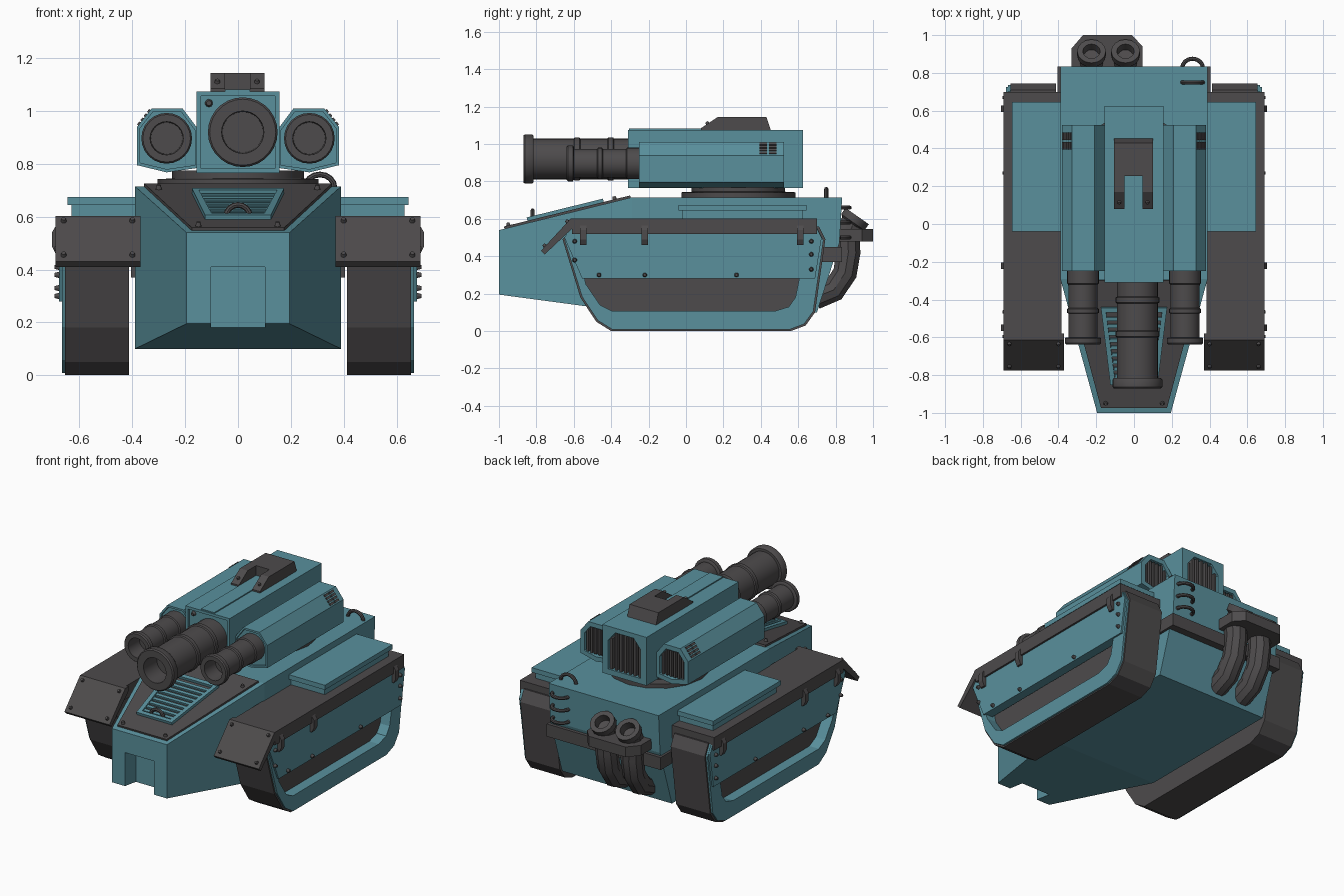
import bpy, bmesh
from math import sin, cos, pi, radians, atan2
from mathutils import Matrix, Vector

if "Cube" in bpy.data.objects:
    bpy.data.objects.remove(bpy.data.objects["Cube"])

def material(name, rgb):
    m = bpy.data.materials.new(name)
    m.diffuse_color = (*rgb, 1)
    m.use_nodes = True
    m.node_tree.nodes["Principled BSDF"].inputs["Base Color"].default_value = m.diffuse_color
    return m
TEAL = material("teal_paint", (0.10, 0.28, 0.335))
DARK = material("dark_metal", (0.075, 0.07, 0.072))

def finish(name, bm, mat, mirror=False, smooth=False, mtx=None):
    if mtx:
        bm.transform(mtx)
    bmesh.ops.recalc_face_normals(bm, faces=bm.faces)
    me = bpy.data.meshes.new(name)
    bm.to_mesh(me)
    bm.free()
    me.materials.append(mat)
    ob = bpy.data.objects.new(name, me)
    bpy.context.collection.objects.link(ob)
    if mirror:
        ob.modifiers.new("mirror", "MIRROR")
    if smooth:
        bpy.ops.object.select_all(action='DESELECT')
        ob.select_set(True)
        bpy.context.view_layer.objects.active = ob
        bpy.ops.object.shade_smooth_by_angle(angle=radians(35))
    return ob

def place(axis, p, t):
    return {'x': (t, p[0], p[1]), 'y': (p[0], t, p[1]), 'z': (p[0], p[1], t)}[axis]

def prism(name, pts, axis, a, b, mat, **kw):
    bm = bmesh.new()
    A, B = ([bm.verts.new(place(axis, p, t)) for p in pts] for t in (a, b))
    bm.faces.new(A)
    bm.faces.new(B)
    for i in range(len(pts)):
        bm.faces.new((A[i-1], A[i], B[i], B[i-1]))
    return finish(name, bm, mat, **kw)

def ring(name, outer, inner, axis, a, b, mat, **kw):
    bm = bmesh.new()
    L = [[bm.verts.new(place(axis, p, t)) for p in loop]
         for loop, t in ((outer, a), (outer, b), (inner, b), (inner, a))]
    for k in range(4):
        for i in range(len(outer)):
            bm.faces.new((L[k-1][i-1], L[k-1][i], L[k][i], L[k][i-1]))
    return finish(name, bm, mat, **kw)

def boxes(name, items, mat, **kw):
    bm = bmesh.new()
    for x0, x1, y0, y1, z0, z1 in items:
        m = Matrix.Translation(((x0+x1)/2, (y0+y1)/2, (z0+z1)/2)) @ Matrix.Diagonal((x1-x0, y1-y0, z1-z0, 1))
        bmesh.ops.create_cube(bm, size=1, matrix=m)
    return finish(name, bm, mat, **kw)

def lathe(name, prof, mtx, mat, n=24, **kw):
    bm = bmesh.new()
    R = [[bm.verts.new((r*cos(2*pi*i/n), r*sin(2*pi*i/n), t)) for i in range(n)] for r, t in prof]
    for A, B in zip(R, R[1:]):
        for i in range(n):
            bm.faces.new((A[i-1], A[i], B[i], B[i-1]))
    bmesh.ops.remove_doubles(bm, verts=bm.verts, dist=1e-5)
    return finish(name, bm, mat, smooth=True, mtx=mtx, **kw)

def tube(name, paths, r, mat, res=2):
    cu = bpy.data.curves.new(name, 'CURVE')
    cu.dimensions, cu.bevel_depth, cu.bevel_resolution, cu.use_fill_caps = '3D', r, res, True
    for path in paths:
        s = cu.splines.new('POLY')
        s.points.add(len(path) - 1)
        for p, c in zip(s.points, path):
            p.co = (*c, 1)
    tmp = bpy.data.objects.new(name + "_path", cu)
    bm = bmesh.new()
    bm.from_mesh(tmp.to_mesh())
    bpy.data.objects.remove(tmp)
    return finish(name, bm, mat, smooth=True)

def bolts(name, pts, normal, mat=DARK, r=0.013, **kw):
    bm = bmesh.new()
    q = Vector((0, 0, 1)).rotation_difference(Vector(normal)).to_matrix().to_4x4()
    for p in pts:
        bmesh.ops.create_cone(bm, cap_ends=True, segments=10, radius1=r, radius2=r*0.6,
                              depth=0.02, matrix=Matrix.Translation(p) @ q)
    return finish(name, bm, mat, **kw)

# Hull: convex wedge-nosed body with a notch in the nose
bm = bmesh.new()
for x, y, z in ((.195, -1, .54), (.195, -1, .195), (.39, -.29, .715), (.39, -.29, .1),
                (.39, .835, .715), (.39, .82, .47), (.39, .70, .1)):
    bm.verts.new((x, y, z))
    bm.verts.new((-x, y, z))
bmesh.ops.convex_hull(bm, input=bm.verts)
bmesh.ops.dissolve_limit(bm, angle_limit=0.01, verts=bm.verts, edges=bm.edges)
hull = finish("hull", bm, TEAL)
cutter = boxes("nose_notch_cutter", [(-.102, .102, -1.1, -.89, 0, .41)], TEAL)
cutter.hide_render = True
cutter.hide_set(True)
cut = hull.modifiers.new("notch", "BOOLEAN")
cut.object, cut.operation, cut.solver = cutter, 'DIFFERENCE', 'EXACT'
boxes("hull_band", [(-.405, .405, .35, .835, .37, .45)], DARK)

# Sloped front plate with louvred grille
slope = Matrix.Translation((0, -1, .54)) @ Matrix.Rotation(atan2(.175, .71), 4, 'X')
prism("front_plate", [(-.175, .03), (.175, .03), (.355, .725), (-.355, .725)], 'z', -.01, .012, DARK, mtx=slope)
ring("front_grille_frame", [(-.125, .16), (.125, .16), (.175, .58), (-.175, .58)],
     [(-.1, .185), (.1, .185), (.148, .555), (-.148, .555)], 'z', .01, .03, TEAL, mtx=slope)
boxes("front_grille_slats", [(-(w := .1 + .048*i/9), w, .195 + .039*i, .215 + .039*i, .01, .025)
                             for i in range(9)], TEAL, mtx=slope)
bolts("front_plate_bolts", [(.15, .055, .018), (.3, .64, .018)], (0, 0, 1), mirror=False, mtx=slope)
bolts("front_plate_bolts_left", [(-.15, .055, .018), (-.3, .64, .018)], (0, 0, 1), mtx=slope)
tube("front_hook", [[(.045*cos(a*pi/8), -.82, .6 + .045*sin(a*pi/8)) for a in range(9)]], .011, DARK)

# Tracks: belt loop, teal rim, dark recessed wheel panel
O = [(-.6, .56), (-.66, .49), (-.565, .18), (-.48, .05), (-.4, 0), (.56, 0), (.64, .03), (.69, .1), (.745, .49), (.71, .56)]
I = [(-.57, .5), (-.57, .4), (-.535, .25), (-.46, .14), (-.395, .107), (.475, .107), (.55, .13), (.585, .18), (.63, .4), (.63, .5)]
mid = [(y*.985 + .001, z*.975 + .008) for y, z in O]
prism("track_core", O, 'x', .413, .6, DARK, mirror=True)
ring("track_belt", O, mid, 'x', .6, .655, DARK, mirror=True)
ring("track_rim", mid, I, 'x', .6, .667, TEAL, mirror=True)

# Side skirts with clips and bolts
prism("side_skirt", [(-.62, .55), (-.65, .5), (-.555, .28), (.69, .28), (.725, .5), (.7, .55)], 'x', .62, .678, TEAL, mirror=True)
clip = [(.66, .565), (.69, .565), (.705, .54), (.705, .49), (.69, .46), (.66, .46)]
for i, y in enumerate((-.55, -.22, .61)):
    prism(f"skirt_clip_{i}", clip, 'y', y - .017, y + .017, DARK, mirror=True)
bolts("skirt_bolts", [(.685, y, z) for y, z in ((-.595, .48), (-.595, .38), (-.465, .3), (-.22, .3), (.27, .3),
      (.67, .48), (.67, .41), (.67, .33))], (1, 0, 0), mirror=True)

# Fenders, front flaps and stowage lids
boxes("fender", [(.385, .69, -.61, .7, .52, .603)], DARK, mirror=True)
prism("fender_flap", [(-.775, .43), (-.615, .603), (-.58, .603), (-.58, .575), (-.755, .41)], 'x', .37, .69, DARK, mirror=True)
bolts("flap_bolts", [(x, y, z) for x in (.4, .66) for y, z in ((-.755, .456), (-.635, .586))], (0, -.73, .68), mirror=True)
boxes("stowage_lid", [(.385, .63, -.02, .625, .6, .65), (.385, .645, -.04, .645, .645, .675)], TEAL, mirror=True)

# Turret ring
lathe("turret_ring", [(0, .71), (.305, .71), (.305, .742), (.25, .745), (.25, .775), (0, .775)],
      Matrix.Translation((0, .28, 0)), DARK, n=16)

# Turret body with framed front and rear grille
rect = [(-.157, .765), (.157, .765), (.157, 1.0), (.157, 1.075), (-.157, 1.075), (-.157, 1.0)]
hexa = [(-.115, .8), (.115, .8), (.115, .985), (.065, 1.045), (-.065, 1.045), (-.115, .985)]
prism("turret_body", rect, 'y', -.29, .57, TEAL)
ring("turret_rear_frame", rect, hexa, 'y', .57, .625, TEAL)
prism("turret_rear_panel", hexa, 'y', .565, .58, DARK)
boxes("turret_rear_slats", [(x - .008, x + .008, .575, .615, .8, 1.045 - max(0, abs(x) - .06)*1.2)
                            for x in [-.1 + .0333*i for i in range(7)]], DARK)
ring("turret_front_frame", rect, [(x*.89, .92 + (z - .92)*.89) for x, z in rect], 'y', -.31, -.29, TEAL)
boxes("turret_top_strip", [(-.05, .045, -.305, .26, 1.07, 1.082)], TEAL)
bolts("turret_front_bolts", [(-.11, -.297, 1.03)], (0, -1, 0), r=.016)

# Side pods with rear grilles and side vents
pod = [(.15, .785), (.27, .768), (.382, .795), (.382, .94), (.327, 1.01), (.21, 1.01), (.15, .93)]
pin = [(.268 + (x - .268)*.76, .89 + (z - .89)*.76) for x, z in pod]
prism("side_pod", pod, 'y', -.235, .485, TEAL, mirror=True)
ring("pod_rear_frame", pod, pin, 'y', .485, .525, TEAL, mirror=True)
ring("pod_front_frame", pod, [(.268 + (x - .268)*.9, .89 + (z - .89)*.9) for x, z in pod], 'y', -.25, -.235, TEAL, mirror=True)
prism("pod_rear_panel", pin, 'y', .48, .492, DARK, mirror=True)
boxes("pod_rear_slats", [(x - .007, x + .007, .485, .518, .81, .975 - max(0, abs(x - .268) - .045))
                         for x in [.198 + .028*i for i in range(6)]], DARK, mirror=True)
vent = Matrix.Translation((.3545, .44, .975)) @ Matrix.Rotation(atan2(.07, .055), 4, 'Y')
boxes("pod_side_vent", [(-.037 + .02*i, -.023 + .02*i, y, y + .04, -.01, .006) for i in range(4) for y in (-.046, .004)],
      DARK, mirror=True, mtx=vent)

# Roof sight: U-shaped wedge
wedge = [(.08, 1.07), (.08, 1.085), (.17, 1.145), (.43, 1.145), (.455, 1.07)]
prism("roof_sight_arm_left", wedge, 'x', -.105, -.05, DARK)
prism("roof_sight_arm_right", wedge, 'x', .045, .1, DARK)
prism("roof_sight_bridge", [(.255, 1.07), (.255, 1.145)] + wedge[3:], 'x', -.05, .045, DARK)
bolts("roof_sight_bolts", [(-.078, .115, 1.11), (.072, .115, 1.11)], (0, -.55, .83))

# Guns: lathed barrels with raised bands (t runs forward)
fwd = Matrix.Rotation(pi/2, 4, 'X')
lathe("main_gun", [(0, .74), (.077, .74), (.08, .87), (.125, .87), (.132, .862), (.132, .825), (.125, .815), (.109, .815),
      (.109, .6), (.116, .595), (.116, .57), (.109, .565), (.109, .42), (.116, .415), (.116, .39), (.109, .385), (.109, .27), (0, .27)],
      Matrix.Translation((.018, 0, .92)) @ fwd, DARK, n=28)
lathe("side_gun", [(0, .53), (.06, .53), (.063, .638), (.09, .638), (.096, .63), (.096, .605), (.088, .6), (.077, .6),
      (.077, .475), (.084, .47), (.084, .45), (.077, .445), (.077, .32), (.084, .315), (.084, .2), (0, .2)],
      Matrix.Translation((.27, 0, .897)) @ fwd, DARK, mirror=True)

# Twin exhaust pipes with clamp
px = (-.225, -.045)
tube("exhaust_pipes", [[(x, y, z) for y, z in ((.89, .565), (.865, .5), (.868, .42), (.85, .31), (.79, .22), (.69, .18))]
                       for x in px], .068, DARK, res=3)
for i, x in enumerate(px):
    lathe(f"exhaust_tip_{i}", [(0, -.06), (.042, -.05), (.046, 0), (.076, 0), (.076, -.04), (.062, -.05), (.062, -.12)],
          Matrix.Translation((x, .915, .615)) @ Matrix.Rotation(radians(-35), 4, 'X'), DARK, n=16)
prism("exhaust_clamp", [(-.33, .8), (-.33, .93), (-.27, 1.0), (-.01, 1.0), (.045, .94), (.045, .8)], 'z', .48, .545, DARK)

# Rear ladder rungs, one on the deck and three on the rear face
arch = [(.31 + .055*cos(a*pi/8), .05*sin(a*pi/8)) for a in range(9)]
tube("ladder_rungs", [[(x, .75, .71 + h) for x, h in arch]] +
     [[(x, .825 + h, z) for x, h in arch] for z in (.66, .58, .5)], .011, DARK)
